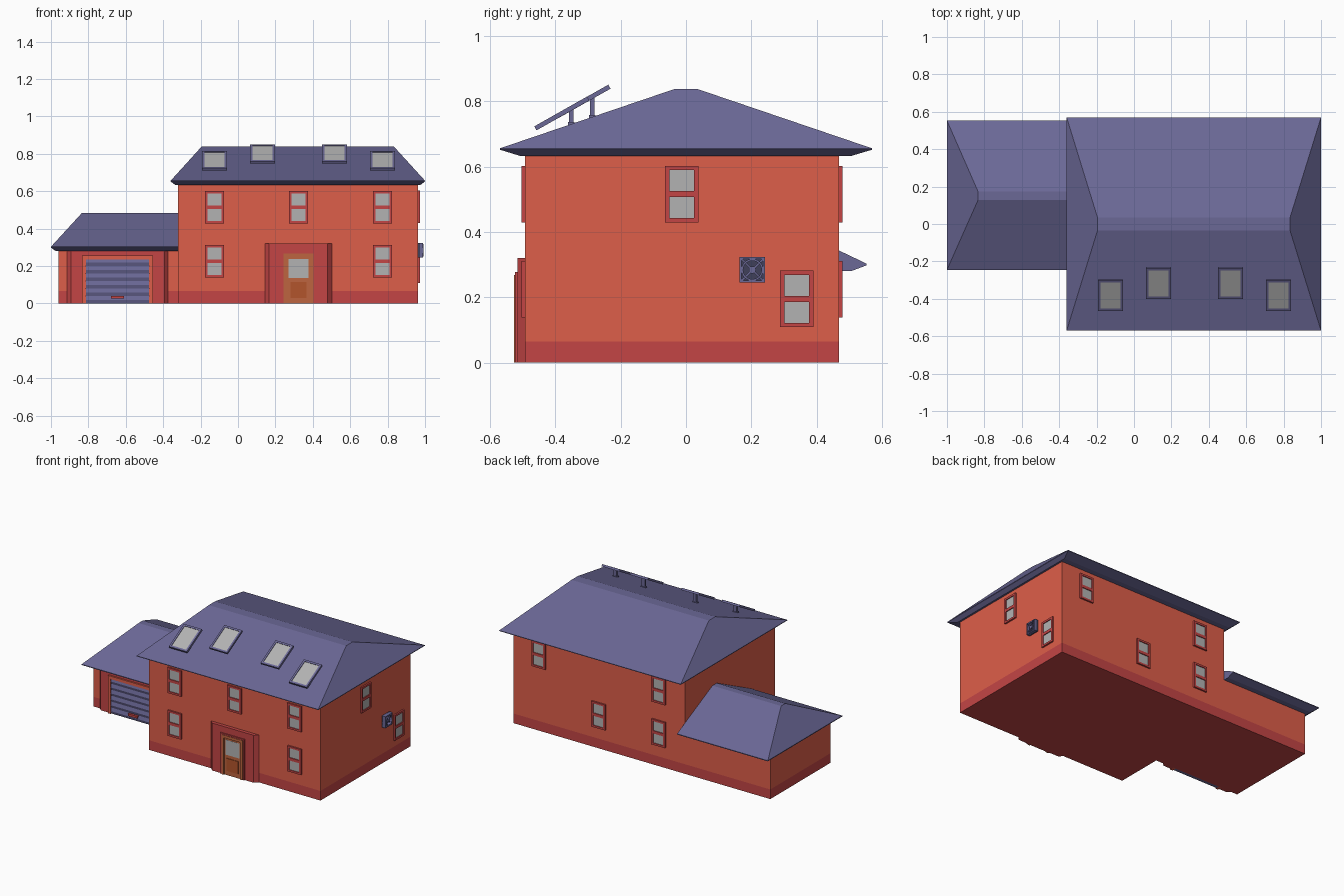
import bpy, bmesh, math
from mathutils import Matrix, Vector

if "Cube" in bpy.data.objects:
    bpy.data.objects.remove(bpy.data.objects["Cube"])


def material(name, rgb):
    m = bpy.data.materials.new(name)
    m.diffuse_color = (*rgb, 1)
    m.use_nodes = True
    m.node_tree.nodes["Principled BSDF"].inputs["Base Color"].default_value = m.diffuse_color
    return m


WALL = material("wall_orange", (0.73, 0.113, 0.068))
TRIM = material("trim_red", (0.55, 0.06, 0.06))
SLATE = material("slate_blue", (0.147, 0.138, 0.305))
DARK = material("dark_blue", (0.05, 0.05, 0.10))
GLASS = material("glass_grey", (0.45, 0.45, 0.45))
WOOD = material("wood", (0.51, 0.13, 0.05))
PANEL = material("door_panel", (0.45, 0.09, 0.025))


def finish(name, bm, mat, matrix=Matrix()):
    bmesh.ops.recalc_face_normals(bm, faces=bm.faces)
    me = bpy.data.meshes.new(name)
    bm.to_mesh(me)
    bm.free()
    me.transform(matrix)
    me.materials.append(mat)
    ob = bpy.data.objects.new(name, me)
    bpy.context.collection.objects.link(ob)
    return ob


def boxes(name, mat, items, matrix=Matrix()):
    """One object made of boxes given as x0, x1, y0, y1, z0, z1."""
    bm = bmesh.new()
    for x0, x1, y0, y1, z0, z1 in items:
        t = Matrix.Translation(((x0 + x1) / 2, (y0 + y1) / 2, (z0 + z1) / 2))
        s = Matrix.Diagonal((x1 - x0, y1 - y0, z1 - z0, 1))
        bmesh.ops.create_cube(bm, size=1, matrix=t @ s)
    return finish(name, bm, mat, matrix)


def stack(name, mat, rings):
    """Rectangles x0, x1, y0, y1, z joined from bottom to top."""
    bm = bmesh.new()
    loops = [[bm.verts.new(p) for p in ((a, c, z), (b, c, z), (b, d, z), (a, d, z))]
             for a, b, c, d, z in rings]
    for lo, hi in zip(loops, loops[1:]):
        for i in range(4):
            j = (i + 1) % 4
            bm.faces.new((lo[i], lo[j], hi[j], hi[i]))
    bm.faces.new(loops[0])
    bm.faces.new(loops[-1])
    return finish(name, bm, mat)


def prism(name, mat, points, axis, length, origin):
    """Profile polygon extruded along an axis."""
    bm = bmesh.new()
    face = bm.faces.new([bm.verts.new(Vector(p) + Vector(origin)) for p in points])
    new = bmesh.ops.extrude_face_region(bm, geom=[face])["geom"]
    bmesh.ops.translate(bm, vec=Vector(axis) * length,
                        verts=[v for v in new if isinstance(v, bmesh.types.BMVert)])
    return finish(name, bm, mat)


# walls with a darker base band
XL, XR, YF, YB = -0.32, 0.963, -0.493, 0.469
GL, GF = -0.96, -0.172
BAND = 0.065
boxes("house_base", TRIM, [(XL, XR, YF, YB, 0, BAND)])
boxes("house_walls", WALL, [(XL, XR, YF, YB, BAND, 0.635)])
boxes("garage_base", TRIM, [(GL, XL, GF, YB, 0, BAND)])
boxes("garage_walls", WALL, [(GL, XL, GF, YB, BAND, 0.285)])

# hipped roofs with flat ridges and sloping soffits
stack("house_roof", SLATE, [(-0.335, 0.975, -0.508, 0.506, 0.633),
                            (-0.36, 1, -0.57, 0.57, 0.652),
                            (-0.36, 1, -0.57, 0.57, 0.656),
                            (-0.195, 0.834, -0.034, 0.034, 0.838)])
stack("garage_roof", SLATE, [(-0.975, XL, -0.197, 0.505, 0.28),
                             (-1, XL, -0.245, 0.553, 0.298),
                             (-1, XL, -0.245, 0.553, 0.303),
                             (-0.834, XL, 0.128, 0.174, 0.484)])


# windows: outward is -y before turning onto a wall
def window(name, matrix):
    w, h, b, d = 0.051, 0.0865, 0.013, 0.0105
    boxes(name + "_frame", TRIM, [(-w, -w + b, -d, 0, -h, h), (w - b, w, -d, 0, -h, h),
                                  (-w + b, w - b, -d, 0, h - b, h),
                                  (-w + b, w - b, -d, 0, -h, -h + b),
                                  (-w + b, w - b, -d, 0, -0.0095, 0.0095)], matrix)
    boxes(name + "_glass", GLASS, [(-w + b, w - b, -0.005, 0, -h + b, h - b)], matrix)


def place(x, y, z, turn):
    return Matrix.Translation((x, y, z)) @ Matrix.Rotation(math.radians(turn), 4, 'Z')


for i, x in enumerate((-0.126, 0.323, 0.772)):
    window(f"front_upper_window_{i}", place(x, YF, 0.515, 0))
    if i != 1:
        window(f"front_lower_window_{i}", place(x, YF, 0.225, 0))
    if i != 1:
        window(f"back_upper_window_{i}", place(x, YB, 0.515, 180))
    if i != 2:
        window(f"back_lower_window_{i}", place(x, YB, 0.225, 180))
window("side_upper_window", place(XR, -0.013, 0.516, 90))
window("side_lower_window", place(XR, 0.339, 0.195, 90))


# surrounds with splayed sides
def surround(name, x0, x1, y, d, z):
    prism(name, TRIM, [(x0, y, 0), (x0 + d, y - d, 0), (x1 - d, y - d, 0), (x1, y, 0)],
          (0, 0, 1), z, (0, 0, 0))


surround("porch_surround", 0.144, 0.502, YF, 0.023, 0.321)
surround("garage_surround", -0.914, -0.374, GF, 0.02, 0.285)


def arch(name, mat, x0, x1, y0, y1, z, b):
    boxes(name, mat, [(x0, x0 + b, y0, y1, 0, z), (x1 - b, x1, y0, y1, 0, z),
                      (x0 + b, x1 - b, y0, y1, z - b, z)])


# front door
arch("door_outer_trim", TRIM, 0.233, 0.413, -0.523, YF, 0.277, 0.012)
arch("door_frame", WOOD, 0.243, 0.403, -0.526, YF, 0.268, 0.018)
boxes("door_leaf", WOOD, [(0.26, 0.386, -0.519, YF, 0, 0.252)])
boxes("door_glass", GLASS, [(0.27, 0.376, -0.5205, -0.51, 0.137, 0.238)])
boxes("door_lower_panel", PANEL, [(0.28, 0.366, -0.523, -0.51, 0.03, 0.115)])

# garage door: frame, zigzag slats and handle
arch("garage_door_frame", WALL, -0.834, -0.455, -0.202, GF, 0.256, 0.02)
N, H = 6, 0.241
profile = [(0, GF, 0)]
for i in range(N):
    z = H * i / N
    profile += [(0, -0.193, z), (0, -0.199, z + H / N * 0.45)]
profile += [(0, -0.193, H), (0, GF, H)]
prism("garage_door_slats", SLATE, profile, (1, 0, 0), 0.342, (-0.816, 0, 0))
boxes("garage_door_handle", TRIM, [(-0.68, -0.61, -0.208, -0.19, 0.025, 0.04)])

# tilted roof panels on posts
TILT = math.atan(0.565)
for i, (x, y, z) in enumerate(((-0.126, -0.38, 0.763), (0.131, -0.3155, 0.799),
                               (0.516, -0.3155, 0.799), (0.773, -0.38, 0.763))):
    m = Matrix.Translation((x, y, z)) @ Matrix.Rotation(TILT, 4, 'X')
    w, h, b, t = 0.067, 0.093, 0.013, 0.007
    boxes(f"roof_panel_{i}_frame", SLATE,
          [(-w, -w + b, -h, h, -t, t), (w - b, w, -h, h, -t, t),
           (-w + b, w - b, -h, -h + b, -t, t), (-w + b, w - b, h - b, h, -t, t),
           (-w + b, w - b, -h + b, h - b, -t, 0)], m)
    boxes(f"roof_panel_{i}_glass", GLASS, [(-w + b, w - b, -h + b, h - b, 0, 0.004)], m)
    py = y + 0.029
    roof_z = 0.656 + (py + 0.57) * 0.34
    boxes(f"roof_panel_{i}_post", SLATE,
          [(x - 0.012, x + 0.012, py - 0.007, py + 0.007, roof_z - 0.01, z + 0.013),
           (x - 0.018, x + 0.018, py - 0.01, py + 0.01, roof_z - 0.01, roof_z + 0.006)])

# wall fan: plate, square rim, round ring, crossed bars and hub
F = place(XR, 0.203, 0.284, 90)
r = 0.039
boxes("fan_plate", DARK, [(-r, r, -0.010, 0, -r, r)], F)
boxes("fan_rim", SLATE, [(-r, -r + 0.006, -0.026, 0, -r, r), (r - 0.006, r, -0.026, 0, -r, r),
                         (-r, r, -0.026, 0, r - 0.006, r), (-r, r, -0.026, 0, -r, -r + 0.006)], F)
for k in (0, 1):
    boxes(f"fan_bar_{k}", SLATE, [(-0.046, 0.046, -0.022, -0.008, -0.003, 0.003)],
          F @ Matrix.Rotation(math.radians(45 + 90 * k), 4, 'Y'))
bm = bmesh.new()
rings = [[bm.verts.new((rad * math.cos(a), dep, rad * math.sin(a)))
          for a in (math.tau * k / 24 for k in range(24))]
         for rad, dep in ((0.034, -0.008), (0.034, -0.029), (0.028, -0.029), (0.028, -0.008))]
for q in range(4):
    p, n = rings[q], rings[(q + 1) % 4]
    for k in range(24):
        bm.faces.new((p[k], p[(k + 1) % 24], n[(k + 1) % 24], n[k]))
finish("fan_ring", bm, SLATE, F)
bm = bmesh.new()
bmesh.ops.create_cone(bm, cap_ends=True, segments=16, radius1=0.011, radius2=0.011, depth=0.018,
                      matrix=Matrix.Translation((0, -0.016, 0)) @ Matrix.Rotation(math.pi / 2, 4, 'X'))
finish("fan_hub", bm, SLATE, F)
